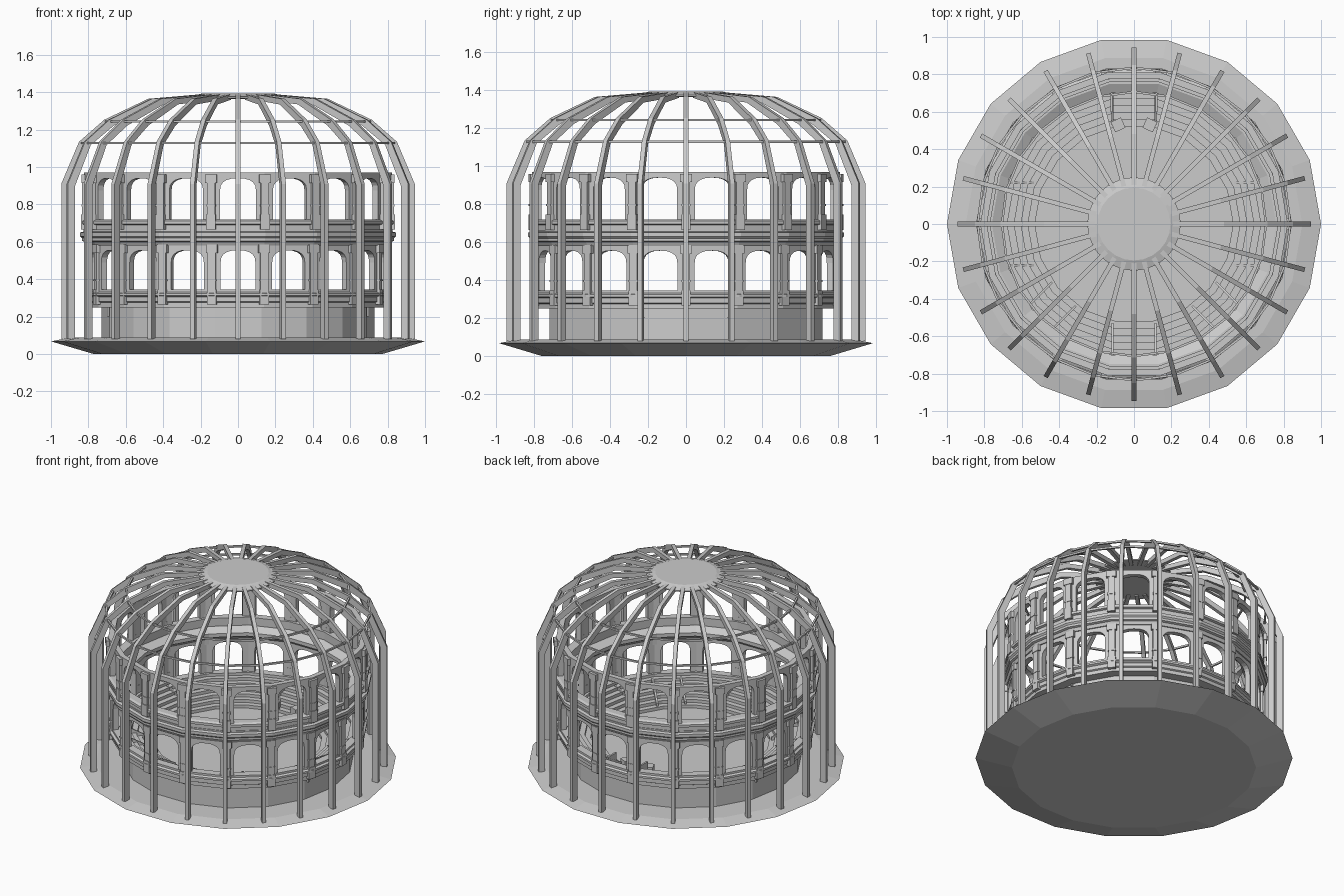
import bpy, bmesh, math
from mathutils import Matrix, Vector

if "Cube" in bpy.data.objects:
    bpy.data.objects.remove(bpy.data.objects["Cube"])

N = 18            # sides of the building
RIBS = 24         # ribs of the cage


def finish(name, bm):
    bmesh.ops.remove_doubles(bm, verts=bm.verts, dist=1e-5)
    bmesh.ops.recalc_face_normals(bm, faces=bm.faces)
    me = bpy.data.meshes.new(name)
    bm.to_mesh(me)
    bm.free()
    ob = bpy.data.objects.new(name, me)
    bpy.context.collection.objects.link(ob)
    return ob


def lathe(name, profile, n=N, closed=True):
    """Revolve an (r, z) profile around z with n flat sides."""
    bm = bmesh.new()
    rings = []
    for k in range(n):
        a = math.tau * k / n
        rings.append([bm.verts.new((r * math.cos(a), r * math.sin(a), z)) for r, z in profile])
    m = len(profile)
    for k in range(n):
        p, q = rings[k], rings[(k + 1) % n]
        for i in range(m if closed else m - 1):
            j = (i + 1) % m
            if profile[i][0] == 0 and profile[j][0] == 0:
                continue
            bm.faces.new((p[i], q[i], q[j], p[j]))
    return finish(name, bm)


def facing(angle):
    """Turn local +y outward along the given angle."""
    return Matrix.Rotation(angle - math.pi / 2, 4, 'Z')


def prism(bm, outline, offset, mat):
    """Extrude a 3D outline by an offset vector, then place it."""
    a = [bm.verts.new(mat @ Vector(p)) for p in outline]
    b = [bm.verts.new(mat @ (Vector(p) + Vector(offset))) for p in outline]
    bm.faces.new(a)
    bm.faces.new(b[::-1])
    for i in range(len(a)):
        j = (i + 1) % len(a)
        bm.faces.new((a[i], b[i], b[j], a[j]))


def box(bm, mat, x, y, z, sx, sy, sz):
    m = mat @ Matrix.Translation((x, y, z)) @ Matrix.Diagonal((sx, sy, sz, 1))
    bmesh.ops.create_cube(bm, size=1, matrix=m)


# Base plate, drum and arena floor
lathe("base_plate", [(0, 0), (0.77, 0), (1, 0.068), (0.9, 0.088), (0, 0.088)], closed=False)
lathe("drum", [(0.73, 0.08), (0.73, 0.27), (0.70, 0.27), (0.70, 0.08)])
lathe("arena_floor", [(0, 0.2), (0.54, 0.2)], closed=False)

# Stepped seating around the arena
steps, r0, z0 = 6, 0.53, 0.2
seat = [(r0, z0 - 0.02)]
for i in range(steps):
    r, z = r0 + 0.037 * i, z0 + 0.021 * (i + 1)
    seat += [(r, z), (r + 0.037, z)]
seat += [(0.752, 0.25), (0.70, 0.25)]
lathe("seating_steps", seat)

# Low walls beside the aisles
bm = bmesh.new()
for deg, half in ((-90, 0.115), (90, 0.115), (0, 0.22), (180, 0.22), (-45, 0.09), (-135, 0.09)):
    for s in (-1, 1):
        x = half * s
        prism(bm, [(x - .006, .53, .2), (x - .006, .53, .24), (x - .006, .70, .335), (x - .006, .70, .2)],
              (.012, 0, 0), facing(math.radians(deg)))
finish("aisle_walls", bm)

# Gate posts at the back of the arena
bm = bmesh.new()
for s in (-1, 1):
    m = Matrix.Translation((0.085 * s, 0.53, 0.235)) @ Matrix.Rotation(math.radians(-25 * s), 4, 'Z')
    box(bm, m, 0, 0, 0, .06, .06, .07)
    box(bm, Matrix(), 0.12 * s, 0.65, 0.27, .012, .1, .13)
finish("gate_posts", bm)

# Moulded podium, middle cornice with gallery floor
lathe("podium", [(0.73, 0.25), (0.795, 0.25), (0.795, 0.275), (0.805, 0.28), (0.805, 0.305), (0.82, 0.312),
                 (0.82, 0.325), (0.805, 0.332), (0.805, 0.345), (0.75, 0.345), (0.75, 0.27)])
lathe("middle_cornice", [(0.72, 0.615), (0.76, 0.58), (0.81, 0.58), (0.82, 0.60), (0.835, 0.605), (0.835, 0.62),
                         (0.845, 0.63), (0.845, 0.65), (0.825, 0.655), (0.825, 0.665), (0.76, 0.665),
                         (0.71, 0.64), (0.71, 0.615)])
lathe("upper_sill", [(0.77, 0.66), (0.82, 0.66), (0.82, 0.69), (0.835, 0.695), (0.835, 0.712),
                     (0.82, 0.72), (0.77, 0.72)])


# Arcades: one arched panel per side
def arcade(name, zb, zt, crown, rise, apothem, thick, half):
    bm = bmesh.new()
    for k in range(N):
        w = apothem * math.tan(math.pi / N)
        pts = [(-w, zb), (-w, zt), (w, zt), (w, zb), (half, zb)]
        for i in range(11):
            t = math.pi * i / 10
            c, s = math.cos(t), math.sin(t)
            pts.append((half * math.copysign(abs(c) ** 0.8, c), crown - rise + rise * max(s, 0) ** 0.8))
        pts.append((-half, zb))
        prism(bm, [(x, apothem, z) for x, z in pts], (0, -thick, 0), facing(math.tau * (k + .5) / N))
    return finish(name, bm)


arcade("lower_arcade", 0.34, 0.585, 0.555, 0.065, 0.79, 0.035, 0.093)
arcade("upper_arcade", 0.715, 0.97, 0.94, 0.065, 0.81, 0.035, 0.096)

# Pillars on the corners with bands and capitals
for name, zb, zt, r in (("lower_pillars", 0.265, 0.585, 0.79), ("upper_pillars", 0.665, 0.96, 0.812)):
    bm = bmesh.new()
    for k in range(N):
        m = facing(math.tau * k / N)
        box(bm, m, 0, r, (zb + zt) / 2, .042, .045, zt - zb)
        box(bm, m, 0, r, zt - .022, .062, .052, .044)
        box(bm, m, 0, r, zb + .13, .048, .052, .01)
        box(bm, m, 0, r, zb + .04, .05, .054, .08)
    finish(name, bm)

# Cage ribs
outer = [(.945, .08), (.945, .91), (.85, 1.135), (.715, 1.253), (.48, 1.365), (.19, 1.39)]
inner = [(.19, 1.36), (.465, 1.335), (.69, 1.222), (.818, 1.118), (.905, .90), (.905, .08)]
bm = bmesh.new()
for k in range(RIBS):
    prism(bm, [(-.0125, r, z) for r, z in outer + inner], (.025, 0, 0), facing(math.tau * k / RIBS))
finish("cage_ribs", bm)

# Thin hoops and the top cap
for name, r, z in (("lower_hoop", .842, 1.128), ("upper_hoop", .712, 1.243)):
    lathe(name, [(r - .012, z - .006), (r, z - .006), (r, z + .006), (r - .012, z + .006)], RIBS)
lathe("cap_disc", [(0, 1.365), (0.195, 1.365), (0.25, 1.368), (0.25, 1.376), (0.195, 1.393), (0, 1.393)],
      RIBS, closed=False)
